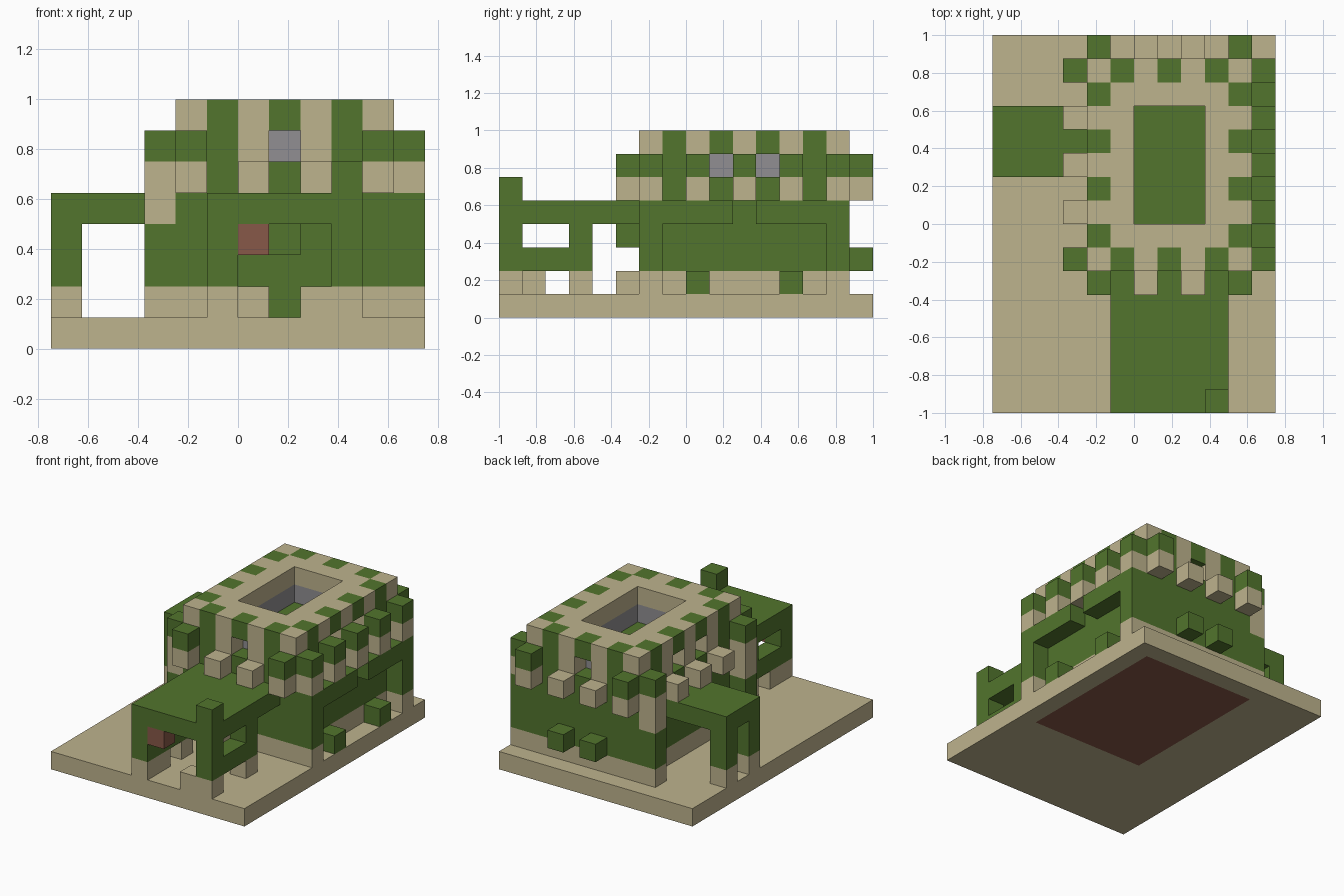
import bpy, bmesh
from mathutils import Vector

cube = bpy.data.objects.get("Cube")
if cube:
    bpy.data.objects.remove(cube)

U = 0.125
ORIGIN = Vector((-0.75, -1.0, 0.0))
COLOURS = {"sandstone": (190, 179, 141), "green": (82, 117, 45),
           "grey": (145, 143, 146), "brown": (135, 88, 72)}


def linear(v):
    v /= 255
    return v / 12.92 if v <= 0.04045 else ((v + 0.055) / 1.055) ** 2.4


MATS = {}
for name, rgb in COLOURS.items():
    m = bpy.data.materials.new(name)
    m.use_nodes = True
    col = (*[linear(c) for c in rgb], 1.0)
    m.diffuse_color = col
    m.node_tree.nodes["Principled BSDF"].inputs["Base Color"].default_value = col
    MATS[name] = m

grid = {}  # cell -> (part, colour)


def span(v):
    return range(v[0], v[1] + 1) if isinstance(v, tuple) else [v]


def put(part, colour, x, y, z):
    """Fill blocks; x, y, z are an index or an inclusive range."""
    for i in span(x):
        for j in span(y):
            for k in span(z):
                grid[i, j, k] = (part, colour)


def clear(x, y, z):
    for i in span(x):
        for j in span(y):
            for k in span(z):
                grid.pop((i, j, k), None)


def post(part, x, y, top):
    put(part, "sandstone", x, y, 1)
    put(part, "green", x, y, (2, top))


# ground slab with a brown foundation under the keep
put("ground_slab", "sandstone", (0, 11), (0, 15), 0)
put("foundation", "brown", (4, 10), (6, 14), 0)

# keep walls
X, Y = (4, 10), (6, 14)
put("keep_walls", "sandstone", X, Y, 1)
put("keep_walls", "green", X, Y, (2, 4))
put("keep_walls", "green", 7, 6, 1)

# upper storey: striped outer ring around a grey core
for i in span(X):
    for j in span(Y):
        edge = i in X or j in Y
        stripe = "green" if edge and (i + j) % 2 else "sandstone"
        put("upper_walls", stripe, i, j, (5, 7))
        if not edge:
            put("inner_core", "green", i, j, 5)
            put("inner_core", "grey", i, j, 6)
            put("roof", "sandstone", i, j, 7)
clear((6, 8), (8, 12), (6, 7))

# window recesses
for i in X:
    for j in (9, 11):
        clear(i, j, 6)
for j in Y:
    clear(7, j, 6)

# corbels: sandstone brackets, some with green caps
for j in range(6, 15, 2):
    for i in (3, 11):
        put("corbels", "sandstone", i, j, 5)
        if i == 11 or j in Y:
            put("corbels", "green", i, j, 6)
for i in range(4, 11, 2):
    for j in (5, 15):
        put("corbels", "sandstone", i, j, 5)
        if i in X:
            put("corbels", "green", i, j, 6)

# corner buttresses and side ledges
for j in Y:
    post("buttresses", 11, j, 4)
    post("buttresses", 3, j, 3)
    put("buttresses", "sandstone", 3, j, 4)
for y in ((6, 9), (11, 14)):
    put("side_ledges", "green", 11, y, 4)

# bushes along the walls
for j in (8, 12):
    put("side_bushes", "green", 11, j, 1)
for i in (6, 8):
    put("back_bushes", "green", i, 15, 2)

# front porch
put("porch_roof", "green", (5, 9), (0, 5), 4)
put("porch_roof", "green", 9, 0, 5)
for i in (5, 9):
    for j in (0, 3):
        post("porch_posts", i, j, 3)
    put("porch_rails", "green", i, (1, 2), 2)
put("porch_step", "sandstone", 5, 1, 1)
put("porch_step", "sandstone", 8, 0, 1)
put("porch_step", "sandstone", 6, 5, 1)
put("hanging_lamp", "brown", 6, 0, 3)
put("door_canopy", "green", 7, 5, 3)

# side canopy
put("side_canopy", "green", (0, 3), (10, 12), 4)
for j in (10, 12):
    post("canopy_posts", 0, j, 3)


def build(part):
    bm = bmesh.new()
    used = []
    for cell, (p, colour) in grid.items():
        if p != part:
            continue
        if colour not in used:
            used.append(colour)
        for axis in range(3):
            for side in (0, 1):
                near = list(cell)
                near[axis] += 2 * side - 1
                if tuple(near) in grid:
                    continue
                a, b = (axis + 1) % 3, (axis + 2) % 3
                verts = []
                for da, db in ((0, 0), (1, 0), (1, 1), (0, 1)):
                    v = Vector(cell)
                    v[axis] += side
                    v[a] += da
                    v[b] += db
                    verts.append(bm.verts.new(ORIGIN + v * U))
                f = bm.faces.new(verts if side else verts[::-1])
                f.material_index = used.index(colour)
    bmesh.ops.remove_doubles(bm, verts=bm.verts, dist=0.001)
    bmesh.ops.dissolve_limit(bm, angle_limit=0.01, verts=bm.verts,
                             edges=bm.edges, delimit={"MATERIAL"})
    me = bpy.data.meshes.new(part)
    bm.to_mesh(me)
    bm.free()
    for c in used:
        me.materials.append(MATS[c])
    bpy.context.collection.objects.link(bpy.data.objects.new(part, me))


for part in dict.fromkeys(p for p, c in grid.values()):
    build(part)
